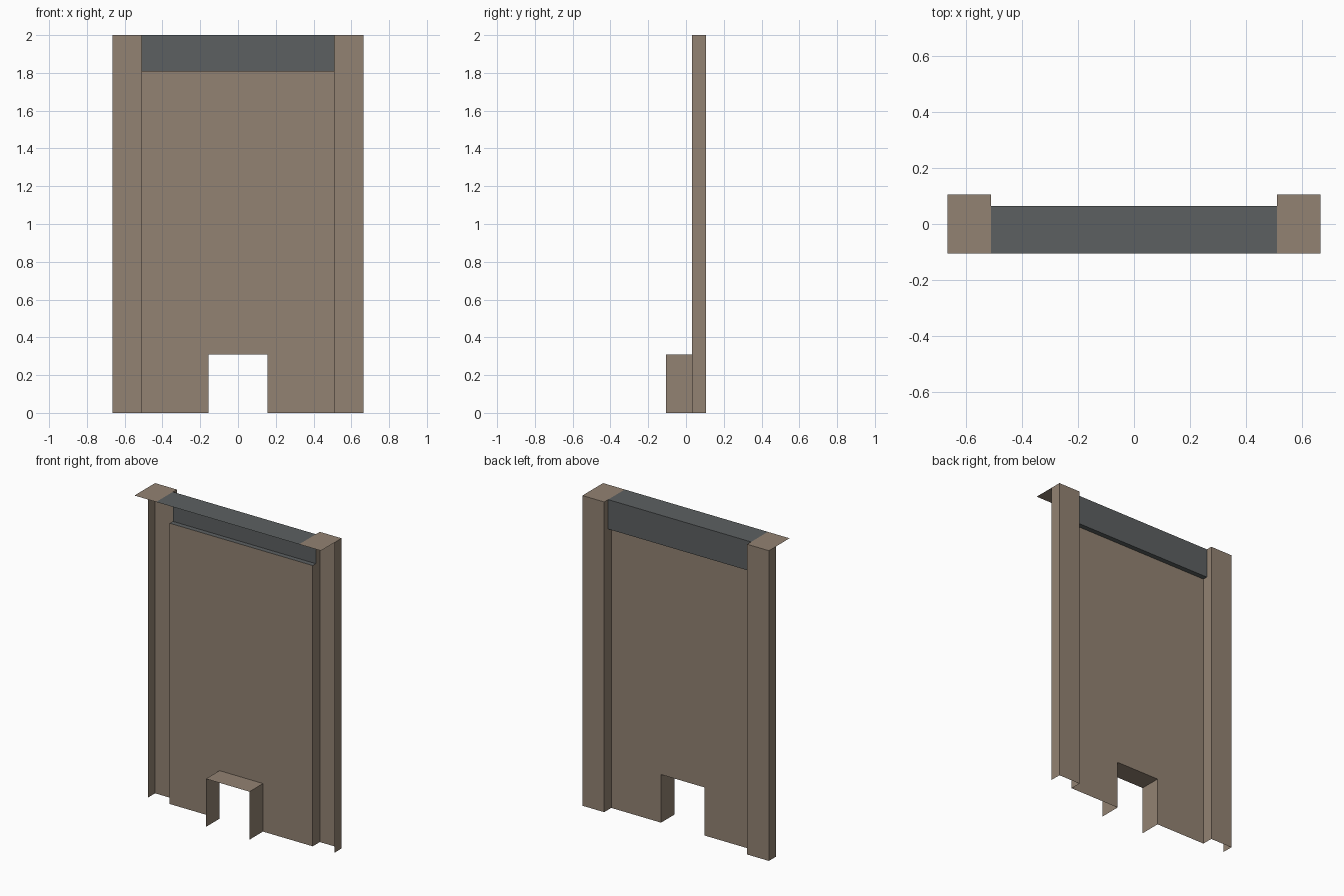
import bpy, bmesh

if "Cube" in bpy.data.objects:
    bpy.data.objects.remove(bpy.data.objects["Cube"])

W, INNER = 0.665, 0.51          # half width, inner edge of the pilasters
H, BAND_Z = 2.0, 1.81           # total height, underside of the dark band
FRONT, PANEL, BAND, BACK = -0.105, 0.033, 0.065, 0.105
DOOR_X, DOOR_Z = 0.155, 0.31


def material(name, rgb):
    m = bpy.data.materials.new(name)
    m.diffuse_color = (*rgb, 1)
    m.use_nodes = True
    m.node_tree.nodes["Principled BSDF"].inputs["Base Color"].default_value = m.diffuse_color
    return m


TAN = material("tan_plaster", (0.29, 0.225, 0.17))
DARK = material("dark_grey_trim", (0.107, 0.117, 0.12))


def sheet(name, polygons, mat):
    """Thin-sheet object made from flat polygons, welded at shared edges."""
    bm = bmesh.new()
    for poly in polygons:
        bm.faces.new([bm.verts.new(p) for p in poly])
    bmesh.ops.remove_doubles(bm, verts=bm.verts, dist=1e-4)
    me = bpy.data.meshes.new(name)
    bm.to_mesh(me)
    bm.free()
    me.materials.append(mat)
    ob = bpy.data.objects.new(name, me)
    bpy.context.collection.objects.link(ob)
    return ob


def rect_x(x, y0, y1, z0, z1):   # faces +x
    return [(x, y0, z0), (x, y1, z0), (x, y1, z1), (x, y0, z1)]


def rect_y(y, x0, x1, z0, z1):   # faces +y
    return [(x1, y, z0), (x0, y, z0), (x0, y, z1), (x1, y, z1)]


def rect_z(z, x0, x1, y0, y1):   # faces +z
    return [(x0, y0, z), (x1, y0, z), (x1, y1, z), (x0, y1, z)]


# wall panel around the door opening
sheet("wall_panel", [
    rect_y(PANEL, -INNER, -DOOR_X, 0, DOOR_Z),
    rect_y(PANEL, DOOR_X, INNER, 0, DOOR_Z),
    [(INNER, PANEL, DOOR_Z), (DOOR_X, PANEL, DOOR_Z), (-DOOR_X, PANEL, DOOR_Z),
     (-INNER, PANEL, DOOR_Z), (-INNER, PANEL, BAND_Z), (INNER, PANEL, BAND_Z)],
], TAN)

# door passage lining: two jambs and a lintel
sheet("door_lining", [
    rect_x(-DOOR_X, FRONT, PANEL, 0, DOOR_Z),
    rect_x(DOOR_X, FRONT, PANEL, 0, DOOR_Z)[::-1],
    rect_z(DOOR_Z, -DOOR_X, DOOR_X, FRONT, PANEL)[::-1],
], TAN)

# dark band: recessed underside, face and roof strip
sheet("dark_band", [
    rect_z(BAND_Z, -INNER, INNER, PANEL, BAND)[::-1],
    rect_y(BAND, -INNER, INNER, BAND_Z, H),
    rect_z(H, -INNER, INNER, FRONT, BAND),
], DARK)

# pilasters: outer side, back face, stepped inner side and cap, mirrored in x
pilaster = sheet("pilasters", [
    rect_x(W, PANEL, BACK, 0, H),
    rect_y(BACK, INNER, W, 0, H),
    rect_x(INNER, PANEL, BACK, 0, BAND_Z)[::-1],
    rect_x(INNER, BAND, BACK, BAND_Z, H)[::-1],
    rect_z(H, INNER, W, FRONT, BACK),
], TAN)
pilaster.modifiers.new("mirror", "MIRROR").use_axis = (True, False, False)
